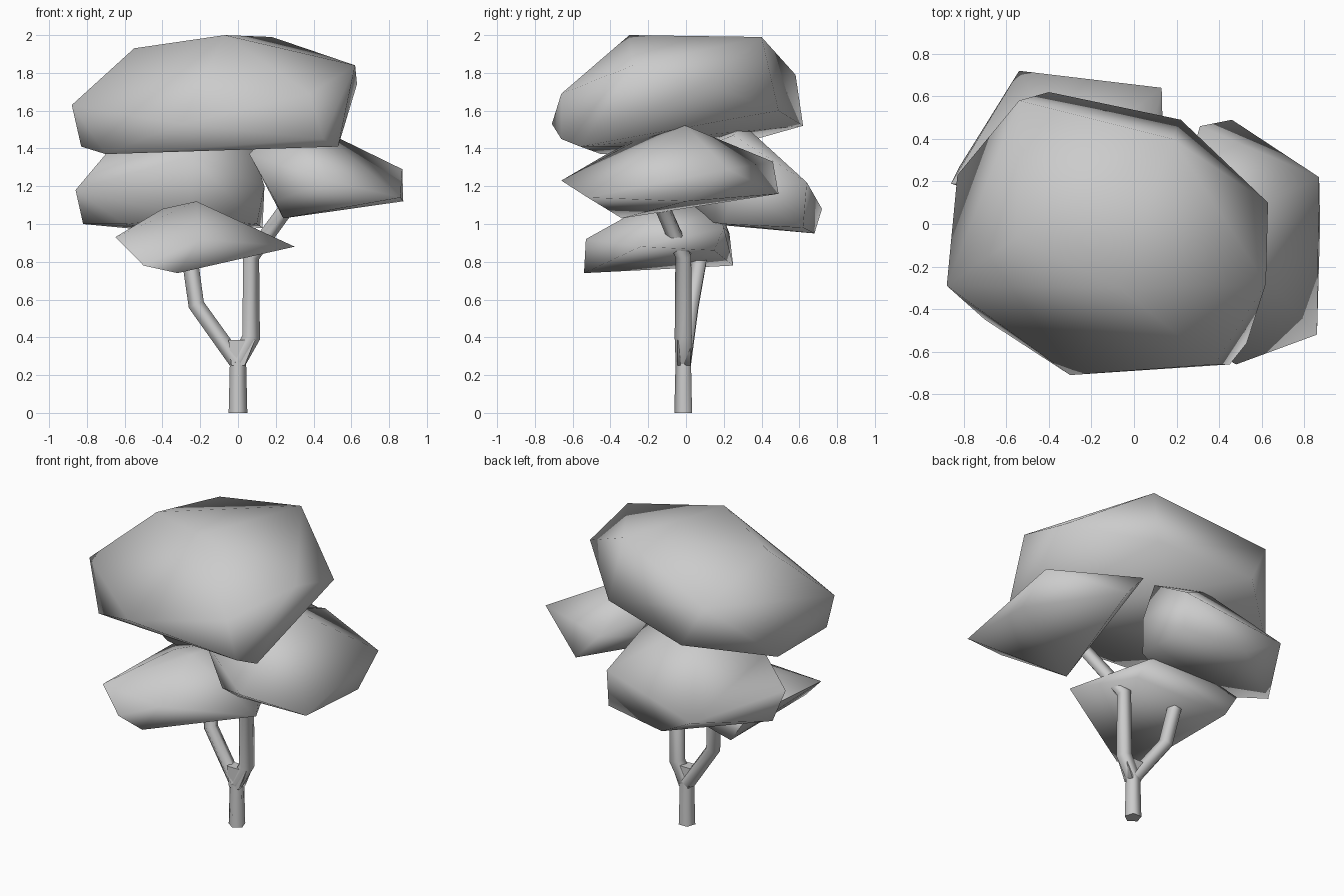
import bpy, bmesh, math
from mathutils import Vector

if "Cube" in bpy.data.objects:
    bpy.data.objects.remove(bpy.data.objects["Cube"])


def finish(bm, name, angle):
    bmesh.ops.recalc_face_normals(bm, faces=bm.faces[:])
    mesh = bpy.data.meshes.new(name)
    bm.to_mesh(mesh)
    bm.free()
    ob = bpy.data.objects.new(name, mesh)
    bpy.context.collection.objects.link(ob)
    bpy.ops.object.select_all(action='DESELECT')
    ob.select_set(True)
    bpy.context.view_layer.objects.active = ob
    bpy.ops.object.shade_smooth_by_angle(angle=math.radians(angle))
    return ob


def hull(name, points):
    """Chunky low-poly volume: convex hull of a few corner points."""
    bm = bmesh.new()
    for p in points:
        bm.verts.new(p)
    bmesh.ops.convex_hull(bm, input=bm.verts[:])
    loose = [v for v in bm.verts if not v.link_faces]
    bmesh.ops.delete(bm, geom=loose, context='VERTS')
    finish(bm, name, 85)


def limb(name, path, radii, sides=5):
    """Low-poly tube along a path."""
    bm = bmesh.new()
    pts = [Vector(p) for p in path]
    rings = []
    for i, p in enumerate(pts):
        d = Vector((0, 0, 0))
        if i > 0:
            d += (p - pts[i - 1]).normalized()
        if i < len(pts) - 1:
            d += (pts[i + 1] - p).normalized()
        d.normalize()
        u = Vector((0, 1, 0)).cross(d).normalized()
        v = d.cross(u)
        ring = []
        for k in range(sides):
            a = math.tau * (k + 0.75) / sides
            ring.append(bm.verts.new(p + radii[i] * (u * math.cos(a) + v * math.sin(a))))
        rings.append(ring)
    for a, b in zip(rings, rings[1:]):
        for k in range(sides):
            n = (k + 1) % sides
            bm.faces.new((a[k], a[n], b[n], b[k]))
    bm.faces.new(rings[0])
    bm.faces.new(rings[-1])
    finish(bm, name, 80)


# trunk, fork web and the two branches
limb("trunk", [(0, -.01, 0), (0, -.01, .28)], [.052, .045])
hull("fork", [(x, -.01 + y, z) for y in (-.035, .035)
              for x, z in ((-.035, .25), (.035, .25), (-.05, .385), (.09, .385))])
limb("right_branch", [(.0, -.01, .27), (.07, -.01, .40), (.07, -.01, .83),
                      (.27, -.13, 1.10)], [.045, .05, .047, .042])
limb("left_branch", [(-.005, -.01, .27), (-.22, .03, .57), (-.26, .08, .85)],
     [.045, .045, .045])

# leaf clumps
hull("top_foliage", [
    (-.07, -.30, 2.0), (.18, .40, 1.99), (-.55, -.06, 1.93), (-.54, .58, 1.79),
    (.62, -.28, 1.84), (.63, .10, 1.74), (-.88, -.29, 1.63), (.38, -.66, 1.69),
    (-.30, -.71, 1.53), (.45, -.66, 1.45), (.53, -.56, 1.41), (-.70, -.45, 1.37),
    (-.83, -.28, 1.41), (-.83, .23, 1.41), (-.40, .62, 1.52), (.22, .49, 1.60)])
hull("back_foliage", [
    (-.30, .30, 1.53), (.05, .25, 1.47), (-.70, .17, 1.37), (-.25, -.02, 1.36),
    (.13, .64, 1.22), (.13, .62, .98), (.14, .25, 1.2), (.10, .20, 1.0),
    (-.86, .19, 1.18), (-.82, .27, 1.0), (-.54, .72, 1.08), (-.30, .68, .95),
    (-.60, .12, 1.0), (-.25, .0, 1.03)])
hull("right_foliage", [
    (.20, -.10, 1.53), (.40, .0, 1.52), (.06, -.42, 1.37), (.48, -.66, 1.23),
    (.24, -.34, 1.03), (.20, -.45, 1.12), (.86, -.52, 1.14), (.875, .0, 1.12),
    (.87, .22, 1.29), (.46, .49, 1.16), (.31, .46, 1.33)])
hull("low_foliage", [
    (-.18, .17, 1.1), (-.22, -.17, 1.12), (-.40, -.10, 1.08), (-.65, -.48, .93),
    (-.32, -.54, .74), (-.50, -.53, .78), (-.20, -.53, .92), (.30, -.24, .88),
    (.05, .20, .98), (-.61, .23, .95), (-.50, .25, .78), (.10, .15, .86)])
